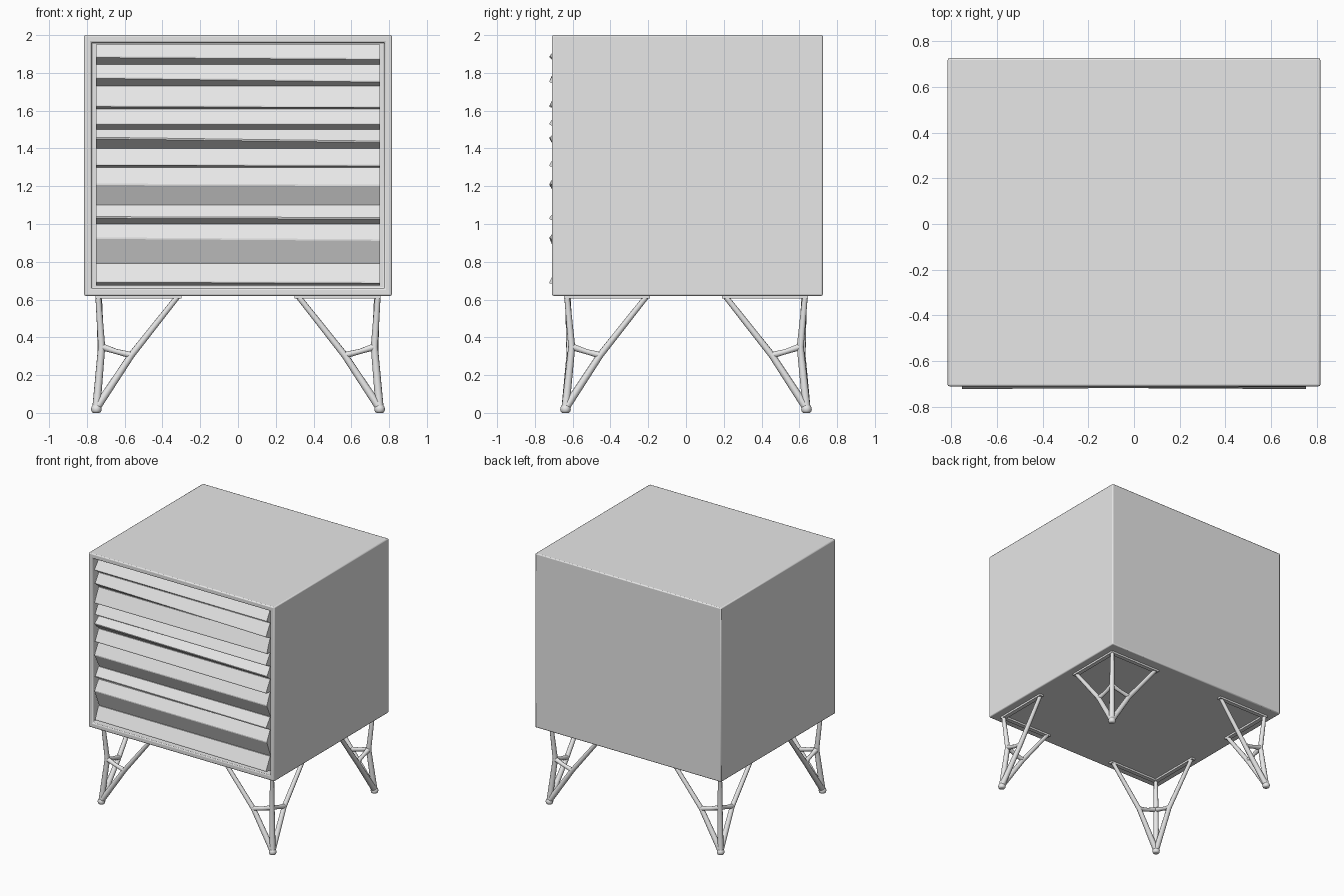
import bpy, bmesh, math
from mathutils import Vector

if "Cube" in bpy.data.objects:
    bpy.data.objects.remove(bpy.data.objects["Cube"])

grey = bpy.data.materials.new("plain_grey")
grey.diffuse_color = (0.8, 0.8, 0.8, 1)
grey.use_nodes = True
grey.node_tree.nodes["Principled BSDF"].inputs["Base Color"].default_value = grey.diffuse_color


def add_object(name, bm):
    bmesh.ops.recalc_face_normals(bm, faces=bm.faces)
    me = bpy.data.meshes.new(name)
    bm.to_mesh(me)
    bm.free()
    ob = bpy.data.objects.new(name, me)
    bpy.context.collection.objects.link(ob)
    me.materials.append(grey)
    return ob


def select(ob):
    bpy.ops.object.select_all(action='DESELECT')
    ob.select_set(True)
    bpy.context.view_layer.objects.active = ob


def smooth(ob, angle=35):
    select(ob)
    bpy.ops.object.shade_smooth_by_angle(angle=math.radians(angle))


def box(bm, lo, hi):
    lo, hi = Vector(lo), Vector(hi)
    verts = bmesh.ops.create_cube(bm, size=1)["verts"]
    for v in verts:
        v.co = Vector([(lo[i] + hi[i]) / 2 + v.co[i] * (hi[i] - lo[i]) for i in range(3)])


def mirror_xy(ob):
    m = ob.modifiers.new("four_corners", 'MIRROR')
    m.use_axis = (True, True, False)
    m.use_mirror_merge = False


# Cabinet shell with a recessed front
bm = bmesh.new()
box(bm, (-0.815, -0.71, 0.62), (0.815, 0.725, 2.0))
bm.normal_update()
front = min(bm.faces, key=lambda f: f.calc_center_median().y)
bmesh.ops.inset_region(bm, faces=[front], thickness=0.055)
ext = bmesh.ops.extrude_face_region(bm, geom=[front])
bmesh.ops.translate(bm, vec=(0, 0.09, 0), verts=[g for g in ext["geom"] if isinstance(g, bmesh.types.BMVert)])
if front.is_valid:
    bmesh.ops.delete(bm, geom=[front], context='FACES_ONLY')
cabinet = add_object("cabinet_body", bm)
bev = cabinet.modifiers.new("soft_edges", 'BEVEL')
bev.width = 0.008
bev.segments = 2
smooth(cabinet)

# Uneven, slightly twisted louvres: top edge, lip height left, lip height right
rows = [(1.95, 1.885, 1.875), (1.845, 1.775, 1.755), (1.73, 1.625, 1.62),
        (1.61, 1.53, 1.53), (1.50, 1.455, 1.435), (1.40, 1.315, 1.31),
        (1.30, 1.21, 1.205), (1.10, 1.035, 1.03), (1.00, 0.925, 0.915),
        (0.79, 0.695, 0.69)]
for i, (top, lip_l, lip_r) in enumerate(rows):
    bottom = rows[i + 1][0] if i + 1 < len(rows) else 0.675
    out_l, out_r = (-0.722, -0.712) if i % 2 == 0 else (-0.714, -0.722)
    bm = bmesh.new()
    ends = []
    for x, lip, out in ((-0.752, lip_l, out_l), (0.752, lip_r, out_r)):
        prof = [(-0.63, top), (-0.672, top), (out, lip + 0.004),
                (out, lip - 0.004), (-0.665, bottom), (-0.63, bottom)]
        ends.append([bm.verts.new((x, y, z)) for y, z in prof])
    for j in range(6):
        k = (j + 1) % 6
        bm.faces.new((ends[0][j], ends[0][k], ends[1][k], ends[1][j]))
    bm.faces.new(ends[0])
    bm.faces.new(ends[1])
    add_object(f"front_slat_{i + 1}", bm)

# Wire leg: splines as (x, y, z, radius scale)
foot = (-0.75, -0.638, 0.025, 1.3)
node = (-0.722, -0.605, 0.35, 1.15)
x_mid = (-0.565, -0.615, 0.305, 1.1)
y_mid = (-0.725, -0.455, 0.305, 1.1)
paths = [
    [foot, node, (-0.74, -0.63, 0.615, 0.9)],
    [foot, x_mid, (-0.32, -0.625, 0.615, 0.9)],
    [foot, y_mid, (-0.735, -0.21, 0.615, 0.9)],
    [node, (-0.645, -0.612, 0.325, 0.85), x_mid],
    [node, (-0.722, -0.53, 0.325, 0.85), y_mid],
]
cu = bpy.data.curves.new("legs", 'CURVE')
cu.dimensions = '3D'
cu.bevel_depth = 0.0165
cu.bevel_resolution = 3
cu.use_fill_caps = True
for path in paths:
    sp = cu.splines.new('POLY')
    sp.points.add(len(path) - 1)
    for p, (x, y, z, r) in zip(sp.points, path):
        p.co = (x, y, z, 1)
        p.radius = r
cu.materials.append(grey)
legs = bpy.data.objects.new("wire_legs", cu)
bpy.context.collection.objects.link(legs)
select(legs)
bpy.ops.object.convert(target='MESH')
legs = bpy.context.view_layer.objects.active
smooth(legs, 50)
mirror_xy(legs)

# Rounded feet
bm = bmesh.new()
bmesh.ops.create_uvsphere(bm, u_segments=16, v_segments=10, radius=0.028)
for v in bm.verts:
    v.co.z = max(v.co.z, -0.02)
    v.co += Vector((-0.75, -0.638, 0.02))
feet = add_object("feet", bm)
smooth(feet, 50)
mirror_xy(feet)

# L-shaped mounting plates under the cabinet
bm = bmesh.new()
box(bm, (-0.755, -0.645, 0.605), (-0.30, -0.612, 0.622))
box(bm, (-0.755, -0.612, 0.605), (-0.722, -0.19, 0.622))
plates = add_object("mounting_plates", bm)
mirror_xy(plates)
